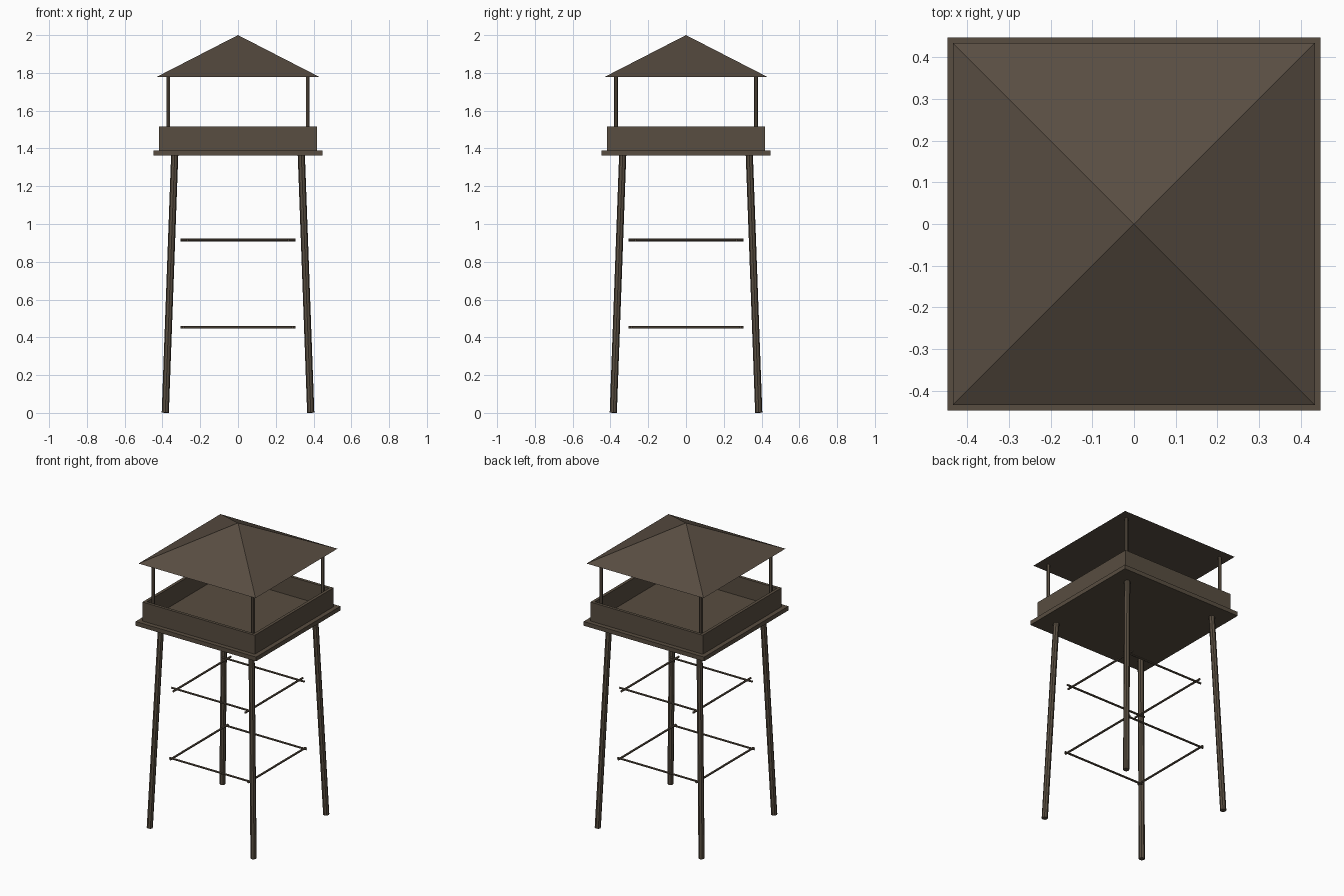
import bpy
import math
from mathutils import Vector

cube = bpy.data.objects.get("Cube")
if cube:
    bpy.data.objects.remove(cube, do_unlink=True)


def material(name, colour):
    mat = bpy.data.materials.new(name)
    mat.use_nodes = True
    mat.diffuse_color = colour
    bsdf = mat.node_tree.nodes["Principled BSDF"]
    bsdf.inputs["Base Color"].default_value = colour
    bsdf.inputs["Roughness"].default_value = 0.9
    return mat


WOOD = material("weathered_wood", (0.098, 0.075, 0.052, 1))
ROOF = material("roof_boards", (0.098, 0.074, 0.054, 1))


def finish(name, mat):
    obj = bpy.context.object
    obj.name = name
    obj.data.materials.append(mat)
    return obj


def box(name, centre, size):
    bpy.ops.mesh.primitive_cube_add(size=1, location=centre)
    obj = finish(name, WOOD)
    obj.scale = size
    bpy.ops.object.transform_apply(location=False, rotation=False, scale=True)


def pole(name, start, end, radius, sides):
    start, end = Vector(start), Vector(end)
    axis = end - start
    bpy.ops.mesh.primitive_cylinder_add(
        vertices=sides, radius=radius, depth=axis.length, location=(start + end) / 2)
    obj = finish(name, WOOD)
    obj.rotation_euler = axis.to_track_quat("Z", "Y").to_euler()


# Splayed legs and the slim posts that carry the roof
for sx, side in ((1, "left"), (-1, "right")):
    for sy, end in ((-1, "front"), (1, "back")):
        pole(f"{end}_{side}_leg", (sx * 0.385, sy * 0.385, 0.001),
             (sx * 0.335, sy * 0.335, 1.37), 0.019, 8)
        pole(f"{end}_{side}_roof_post", (sx * 0.37, sy * 0.37, 1.385),
             (sx * 0.37, sy * 0.37, 1.785), 0.011, 6)

# Two rings of crossing braces between the legs
for level, z, offset in (("lower", 0.453, 0.288), ("upper", 0.915, 0.267)):
    for s, tag in ((-1, "a"), (1, "b")):
        pole(f"{level}_cross_brace_{tag}", (-0.305, s * offset, z),
             (0.305, s * offset, z), 0.007, 6)
        pole(f"{level}_side_brace_{tag}", (s * offset, -0.305, z),
             (s * offset, 0.305, z), 0.007, 6)

# Platform deck and the low walls around it
box("platform", (0, 0, 1.376), (0.894, 0.894, 0.028))
HALF, THICK, HEIGHT = 0.417, 0.02, 0.127
for s, across, along in ((-1, "front", "right"), (1, "back", "left")):
    mid = s * (HALF - THICK / 2)
    z = 1.39 + HEIGHT / 2
    box(f"{across}_wall", (0, mid, z), (2 * HALF, THICK, HEIGHT))
    box(f"{along}_wall", (mid, 0, z), (THICK, 2 * (HALF - THICK), HEIGHT))

# Four-sided pyramid roof
bpy.ops.mesh.primitive_cone_add(
    vertices=4, radius1=0.434 * math.sqrt(2), radius2=0, depth=0.223,
    location=(0, 0, 1.777 + 0.223 / 2), rotation=(0, 0, math.pi / 4))
finish("roof", ROOF)
